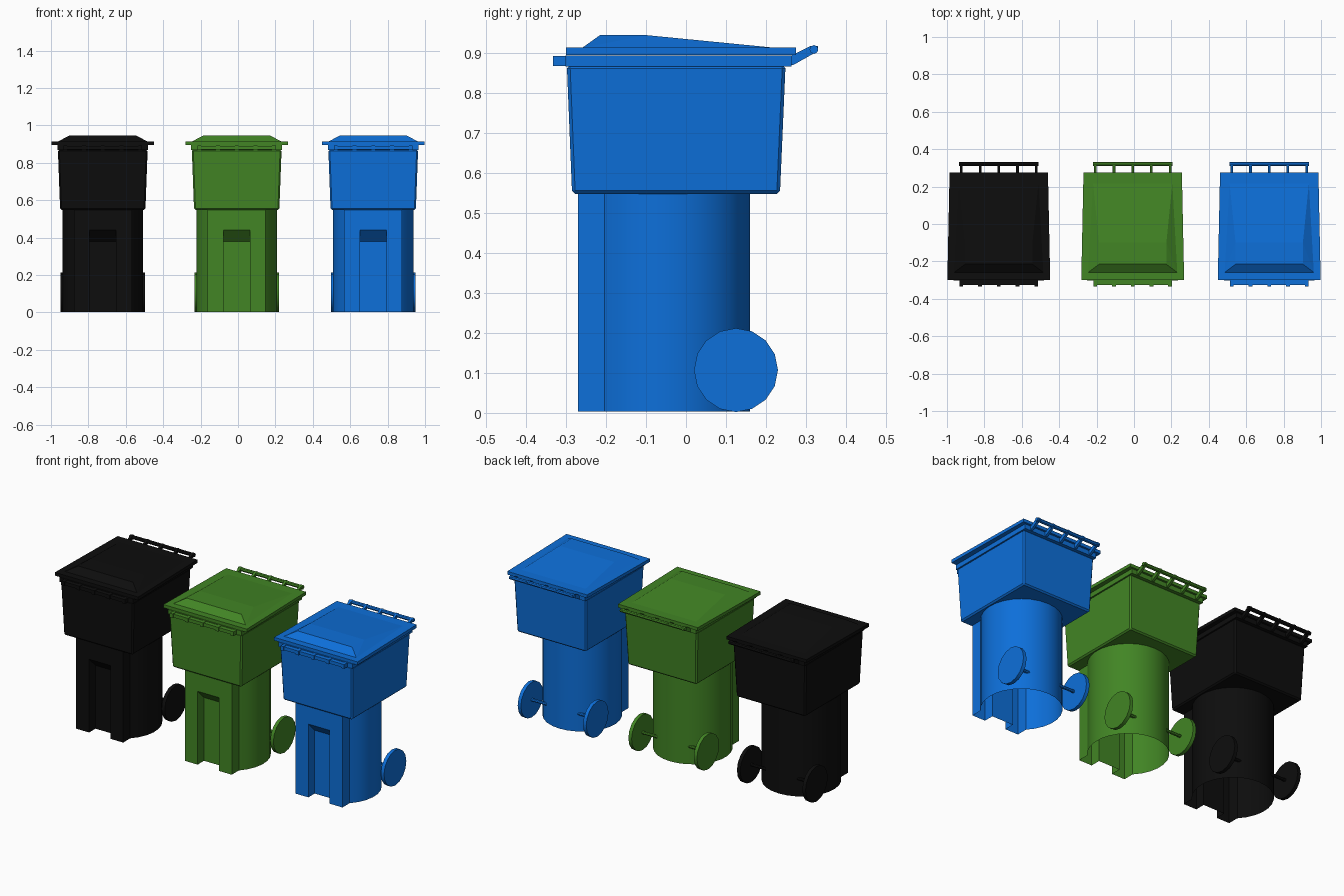
import bpy, bmesh, math
from mathutils import Matrix, Vector

old = bpy.data.objects.get("Cube")
if old:
    bpy.data.objects.remove(old, do_unlink=True)


def make_material(name, rgb):
    m = bpy.data.materials.new(name)
    m.use_nodes = True
    m.diffuse_color = (*rgb, 1)
    bsdf = m.node_tree.nodes["Principled BSDF"]
    bsdf.inputs["Base Color"].default_value = (*rgb, 1)
    bsdf.inputs["Roughness"].default_value = 0.6
    return m


def finish(bm, name, mat, x, smooth=False):
    bmesh.ops.remove_doubles(bm, verts=bm.verts, dist=0.0005)
    bmesh.ops.recalc_face_normals(bm, faces=bm.faces)
    mesh = bpy.data.meshes.new(name)
    bm.to_mesh(mesh)
    bm.free()
    mesh.materials.append(mat)
    ob = bpy.data.objects.new(name, mesh)
    bpy.context.collection.objects.link(ob)
    ob.location.x = x
    if smooth:
        bpy.ops.object.select_all(action="DESELECT")
        ob.select_set(True)
        bpy.context.view_layer.objects.active = ob
        bpy.ops.object.shade_smooth_by_angle(angle=math.radians(32))
    return ob


def loft(bm, rings, cap_start=True, cap_end=True):
    loops = [[bm.verts.new(p) for p in ring] for ring in rings]
    n = len(loops[0])
    for a, b in zip(loops, loops[1:]):
        for i in range(n):
            j = (i + 1) % n
            bm.faces.new((a[i], a[j], b[j], b[i]))
    if cap_start:
        bm.faces.new(loops[0][::-1])
    if cap_end:
        bm.faces.new(loops[-1])


def rect(front_half, y0, back_half, y1, z0, z1=None):
    z1 = z0 if z1 is None else z1
    return [(-front_half, y0, z0), (front_half, y0, z0),
            (back_half, y1, z1), (-back_half, y1, z1)]


def box(bm, x0, x1, y0, y1, z0, z1):
    size = Vector((x1 - x0, y1 - y0, z1 - z0))
    mid = Vector((x0 + x1, y0 + y1, z0 + z1)) / 2
    bmesh.ops.create_cube(bm, size=1, matrix=Matrix.Translation(mid) @ Matrix.Diagonal((*size, 1)))


def rod(bm, x0, x1, y, z, radius, sides):
    mat = Matrix.Translation(((x0 + x1) / 2, y, z)) @ Matrix.Rotation(math.pi / 2, 4, "Y")
    bmesh.ops.create_cone(bm, cap_ends=True, segments=sides, radius1=radius,
                          radius2=radius, depth=x1 - x0, matrix=mat)


def body_ring(z, depth):
    # round back, square front block and a recessed front channel
    r, cy, w, front, g = 0.215, -0.055, 0.155, -0.27, 0.07
    start = -math.acos(w / r)
    span = math.pi - 2 * start
    arc = [(r * math.cos(start + span * i / 20), cy + r * math.sin(start + span * i / 20))
           for i in range(21)]
    block = [(-w, front), (-g, front), (-g, front + depth),
             (g, front + depth), (g, front), (w, front)]
    return [(x, y, z) for x, y in arc + block]


RIBS = (-0.2, -0.1, 0, 0.1, 0.2)


def make_bin(label, mat, x):
    # lower body, open underneath
    bm = bmesh.new()
    loft(bm, [body_ring(0.003, 0.06), body_ring(0.38, 0.06),
              body_ring(0.44, 0), body_ring(0.555, 0)], False, False)
    finish(bm, label + "_lower_body", mat, x, True)

    # wide upper hopper
    bm = bmesh.new()
    loft(bm, [rect(0.228, -0.285, 0.228, 0.235, 0.548), rect(0.24, -0.298, 0.24, 0.249, 0.87)])
    hopper = finish(bm, label + "_upper_body", mat, x)
    bevel = hopper.modifiers.new("soft_edges", "BEVEL")
    bevel.width = 0.008
    bevel.segments = 1

    # rim
    bm = bmesh.new()
    box(bm, -0.243, 0.243, -0.302, 0.264, 0.867, 0.894)
    finish(bm, label + "_rim", mat, x)

    # front grip strip with ribs
    bm = bmesh.new()
    box(bm, -0.21, 0.21, -0.327, -0.3, 0.87, 0.89)
    for rx in RIBS:
        box(bm, rx - 0.01, rx + 0.01, -0.333, -0.3, 0.868, 0.893)
    finish(bm, label + "_front_grip", mat, x)

    # lid slab and raised crown
    bm = bmesh.new()
    loft(bm, [rect(0.275, -0.3, 0.263, 0.275, 0.895), rect(0.275, -0.3, 0.263, 0.275, 0.914)])
    finish(bm, label + "_lid", mat, x)
    bm = bmesh.new()
    base = [bm.verts.new(p) for p in rect(0.24, -0.26, 0.213, 0.226, 0.913)]
    top = [bm.verts.new(p) for p in rect(0.18, -0.215, 0.18, -0.1, 0.945)]
    for ids in ((base[0], base[1], top[1], top[0]), top, (top[3], top[2], base[2], base[3]),
                (base[1], base[2], top[2]), (base[1], top[2], top[1]),
                (base[0], top[3], base[3]), (base[0], top[0], top[3]), base[::-1]):
        bm.faces.new(ids)
    finish(bm, label + "_lid_crown", mat, x)

    # rear handle bar on slanted arms
    bm = bmesh.new()
    rod(bm, -0.213, 0.213, 0.32, 0.909, 0.011, 8)
    arm = [(0.255, 0.87), (0.268, 0.87), (0.33, 0.905), (0.33, 0.918), (0.312, 0.918), (0.262, 0.893)]
    for rx in RIBS:
        loft(bm, [[(rx + s, y, z) for y, z in arm] for s in (-0.007, 0.007)])
    finish(bm, label + "_rear_handle", mat, x)

    # axle and wheels
    bm = bmesh.new()
    rod(bm, -0.21, 0.21, 0.125, 0.107, 0.009, 8)
    finish(bm, label + "_axle", mat, x, True)
    for side, s in (("left", 1), ("right", -1)):
        bm = bmesh.new()
        rod(bm, *sorted((s * 0.205, s * 0.226)), 0.125, 0.107, 0.105, 16)
        finish(bm, f"{label}_{side}_wheel", mat, x, True)


make_bin("black_bin", make_material("black plastic", (0.004, 0.004, 0.004)), -0.723)
make_bin("green_bin", make_material("green plastic", (0.054, 0.235, 0.018)), -0.007)
make_bin("blue_bin", make_material("blue plastic", (0.004, 0.16, 0.7)), 0.723)
